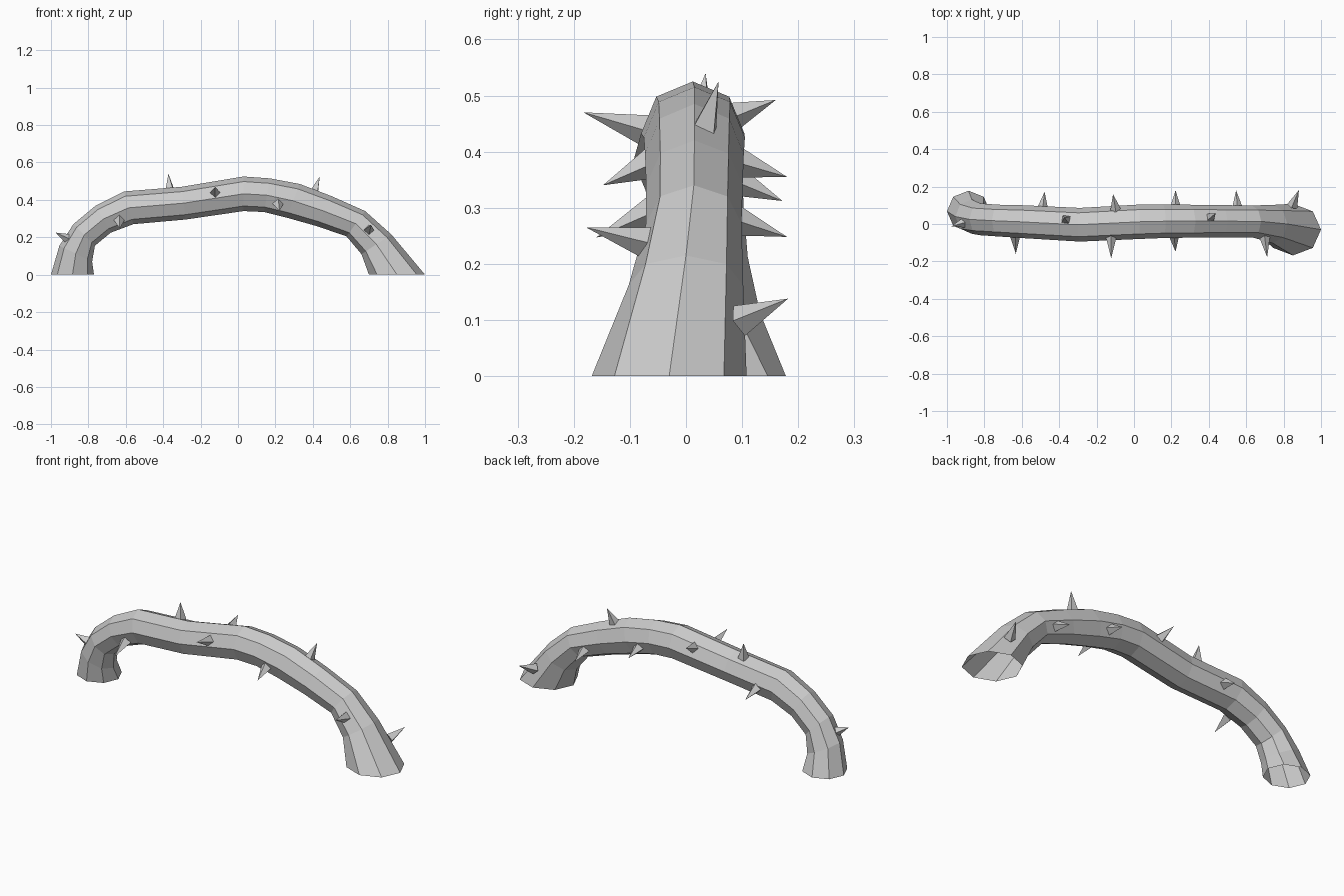
import bpy, bmesh, math
from mathutils import Vector, Matrix

# Stem rings: outer x,z / inner x,z / centre y, half width
RINGS = [
    (-1.00, 0.00, -0.77, 0.00, 0.068, 0.110),
    (-0.955, 0.155, -0.78, 0.07, 0.040, 0.092),
    (-0.88, 0.27, -0.765, 0.155, 0.025, 0.085),
    (-0.76, 0.37, -0.68, 0.225, 0.018, 0.085),
    (-0.61, 0.445, -0.56, 0.27, 0.012, 0.088),
    (-0.30, 0.47, -0.28, 0.295, -0.004, 0.090),
    (0.03, 0.525, 0.03, 0.34, 0.012, 0.092),
    (0.17, 0.515, 0.14, 0.335, 0.015, 0.090),
    (0.33, 0.485, 0.26, 0.305, 0.015, 0.088),
    (0.50, 0.42, 0.42, 0.26, 0.015, 0.086),
    (0.68, 0.34, 0.58, 0.205, 0.014, 0.085),
    (0.82, 0.215, 0.66, 0.11, 0.000, 0.102),
    (1.00, 0.00, 0.70, 0.00, -0.030, 0.138),
]
SIDES = 8


def finish(bm, name):
    bmesh.ops.recalc_face_normals(bm, faces=bm.faces)
    mesh = bpy.data.meshes.new(name)
    bm.to_mesh(mesh)
    bm.free()
    obj = bpy.data.objects.new(name, mesh)
    bpy.context.collection.objects.link(obj)
    return obj


# Arched stem with flared open feet
bm = bmesh.new()
loops = []
for ox, oz, ix, iz, cy, w in RINGS:
    mid = Vector(((ox + ix) / 2, cy, (oz + iz) / 2))
    half = Vector(((ox - ix) / 2, 0, (oz - iz) / 2))
    loop = []
    for k in range(SIDES):
        a = 2 * math.pi * k / SIDES
        loop.append(bm.verts.new(mid + half * math.cos(a) + Vector((0, w * math.sin(a), 0))))
    loops.append(loop)
for a, b in zip(loops, loops[1:]):
    for k in range(SIDES):
        n = (k + 1) % SIDES
        bm.faces.new((a[k], a[n], b[n], b[k]))
finish(bm, "arched_stem")

# Thorns: base centre, tip
THORNS = [
    ((-0.365, 0.025, 0.465), (-0.372, 0.035, 0.54)),
    ((0.41, 0.035, 0.448), (0.437, 0.058, 0.525)),
    ((-0.915, 0.005, 0.195), (-0.975, -0.012, 0.225)),
    ((-0.635, -0.07, 0.287), (-0.632, -0.160, 0.247)),
    ((-0.122, -0.08, 0.440), (-0.122, -0.183, 0.470)),
    ((0.215, -0.07, 0.375), (0.222, -0.148, 0.340)),
    ((0.70, -0.08, 0.240), (0.712, -0.178, 0.265)),
    ((-0.487, 0.095, 0.345), (-0.478, 0.172, 0.312)),
    ((-0.10, 0.085, 0.463), (-0.112, 0.160, 0.492)),
    ((0.222, 0.10, 0.378), (0.222, 0.180, 0.355)),
    ((0.552, 0.095, 0.275), (0.546, 0.180, 0.248)),
    ((0.85, 0.105, 0.103), (0.882, 0.182, 0.138)),
]
for i, (base, tip) in enumerate(THORNS):
    base, tip = Vector(base), Vector(tip)
    d = (tip - base).normalized()
    root = base - d * 0.012
    length = (tip - root).length
    bm = bmesh.new()
    rot = d.to_track_quat('Z', 'Y').to_matrix().to_4x4()
    bmesh.ops.create_cone(bm, cap_ends=True, segments=4, radius1=0.029, radius2=0,
                          depth=length, matrix=Matrix.Translation((root + tip) / 2) @ rot)
    bmesh.ops.remove_doubles(bm, verts=bm.verts, dist=1e-5)
    finish(bm, f"thorn_{i + 1}")
